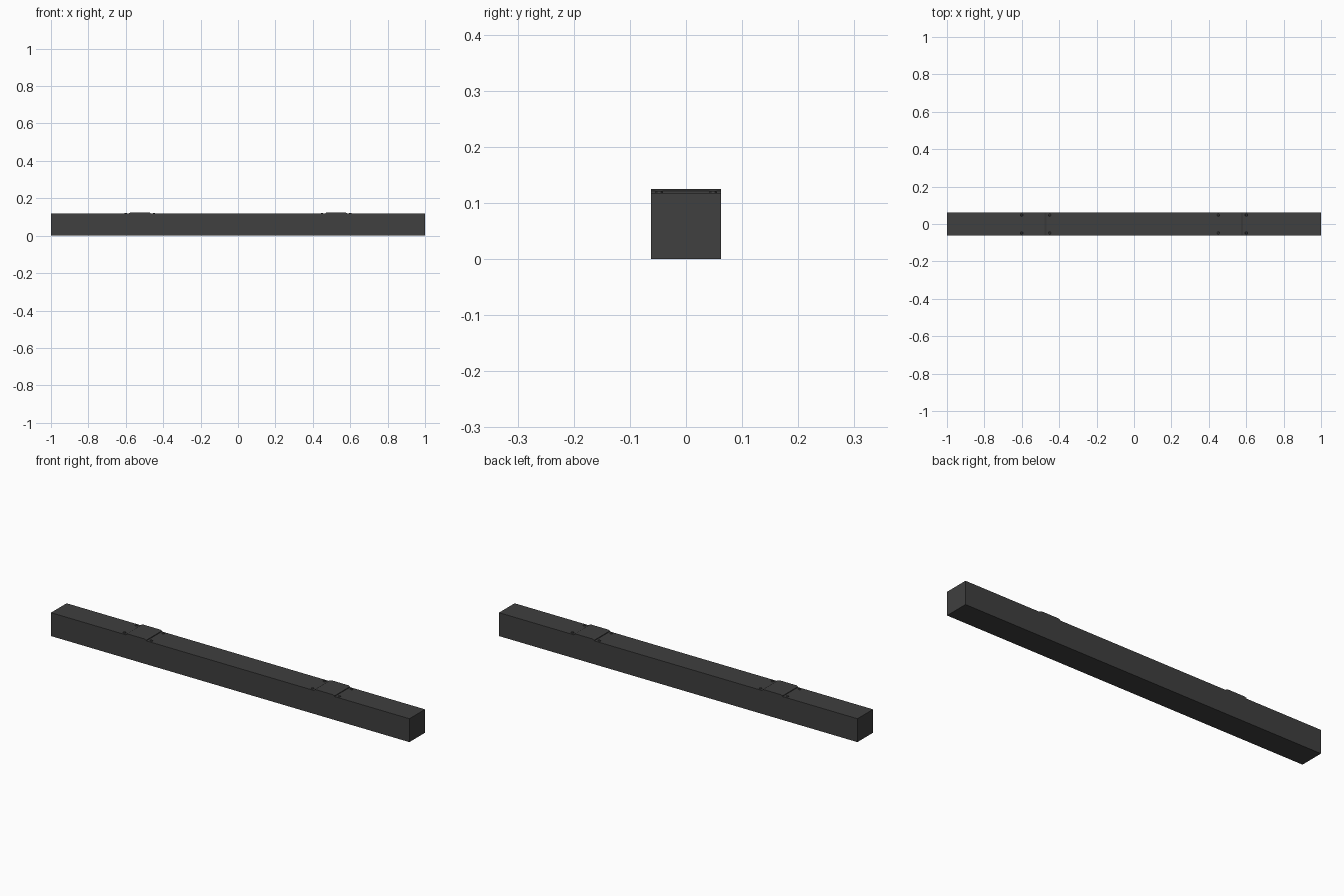
import bpy, bmesh

if "Cube" in bpy.data.objects:
    bpy.data.objects.remove(bpy.data.objects["Cube"])

mat = bpy.data.materials.new("dark_grey")
mat.diffuse_color = (0.05, 0.05, 0.05, 1)
mat.use_nodes = True
mat.node_tree.nodes["Principled BSDF"].inputs["Base Color"].default_value = mat.diffuse_color

HALF_W = 0.062      # half depth of the beam
TOP = 0.118         # top face of the beam
PLATE_X = 0.525     # centre of each rail plate


def finish(name, bm):
    bmesh.ops.recalc_face_normals(bm, faces=bm.faces)
    mesh = bpy.data.meshes.new(name)
    bm.to_mesh(mesh)
    bm.free()
    mesh.materials.append(mat)
    obj = bpy.data.objects.new(name, mesh)
    bpy.context.collection.objects.link(obj)
    return obj


def extrude_profile(name, points):
    """Extrude an x-z outline across the full depth of the beam."""
    bm = bmesh.new()
    face = bm.faces.new([bm.verts.new((x, -HALF_W, z)) for x, z in points])
    ext = bmesh.ops.extrude_face_region(bm, geom=[face])
    verts = [v for v in ext["geom"] if isinstance(v, bmesh.types.BMVert)]
    bmesh.ops.translate(bm, verts=verts, vec=(0, 2 * HALF_W, 0))
    return finish(name, bm)


def bolt(name, x, y):
    """Low six-sided bolt head, slightly sunk into the beam."""
    bm = bmesh.new()
    bmesh.ops.create_cone(bm, cap_ends=True, segments=6,
                          radius1=0.008, radius2=0.006, depth=0.005)
    bmesh.ops.translate(bm, verts=bm.verts, vec=(x, y, TOP + 0.001))
    return finish(name, bm)


# Main beam
extrude_profile("sleeper_beam", [(-1, 0), (1, 0), (1, TOP), (-1, TOP)])

# Chamfered rail plates with a bolt near each corner
for side, sx in (("left", -1), ("right", 1)):
    cx = sx * PLATE_X
    outline = [(-0.057, TOP - 0.002), (0.057, TOP - 0.002), (0.057, 0.1215),
               (0.047, 0.125), (-0.047, 0.125), (-0.057, 0.1215)]
    extrude_profile(side + "_rail_plate", [(cx + x, z) for x, z in outline])
    for bx in (-0.075, 0.075):
        for by in (-0.048, 0.048):
            bolt(side + "_bolt", cx + bx, by)
